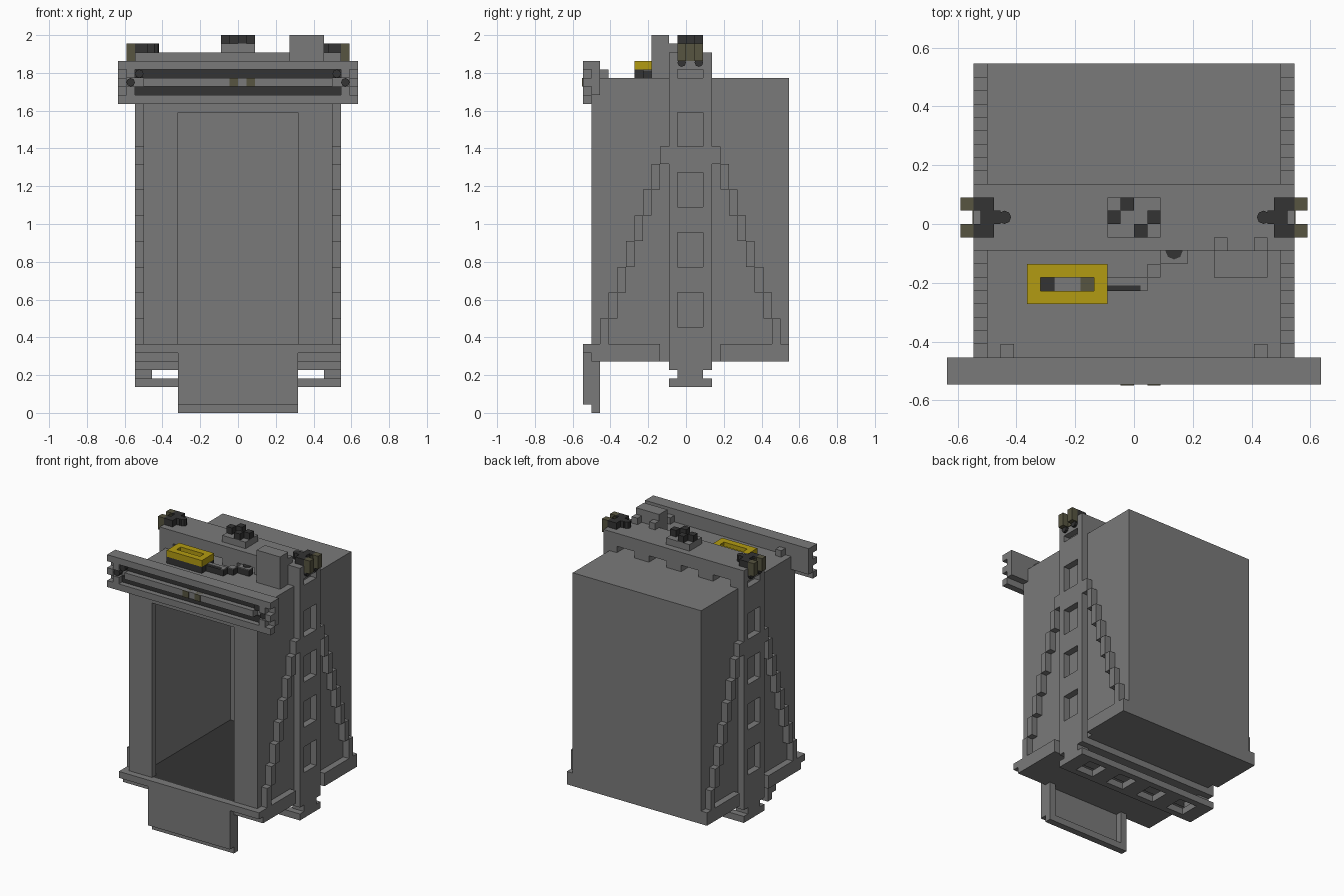
import bpy, bmesh

cube = bpy.data.objects.get("Cube")
if cube:
    bpy.data.objects.remove(cube, do_unlink=True)

U = 1 / 22  # one block


def material(name, rgb):
    m = bpy.data.materials.new(name)
    m.use_nodes = True
    m.diffuse_color = (*rgb, 1)
    m.node_tree.nodes["Principled BSDF"].inputs["Base Color"].default_value = (*rgb, 1)
    return m


GREY = material("steel_grey", (0.195, 0.195, 0.195))
DARK = material("dark_rubber", (0.033, 0.033, 0.033))
OLIVE = material("olive_metal", (0.095, 0.09, 0.052))
YELLOW = material("safety_yellow", (0.45, 0.33, 0.006))


def part(name, mat, boxes, mirror=False):
    """Boxes are (x0, x1, y0, y1, z0, z1) in blocks; mirror copies them over x."""
    bm = bmesh.new()
    if mirror:
        boxes = boxes + [(-b[1], -b[0], *b[2:]) for b in boxes]
    for x0, x1, y0, y1, z0, z1 in boxes:
        verts = bmesh.ops.create_cube(bm, size=1)["verts"]
        for v in verts:
            v.co = ((x0 + (v.co.x + 0.5) * (x1 - x0)) * U,
                    (y0 + (v.co.y + 0.5) * (y1 - y0)) * U,
                    (z0 + (v.co.z + 0.5) * (z1 - z0)) * U)
    me = bpy.data.meshes.new(name)
    bm.to_mesh(me)
    bm.free()
    me.materials.append(mat)
    ob = bpy.data.objects.new(name, me)
    bpy.context.collection.objects.link(ob)
    return ob


def roller(name, mat, x, y, z, radius, depth, axis):
    """Eight-sided roller along the x, y or z axis."""
    rot = {"x": (0, 1.5708, 0), "y": (1.5708, 0, 0), "z": (0, 0, 0)}[axis]
    bpy.ops.mesh.primitive_cylinder_add(vertices=8, radius=radius * U, depth=depth * U,
                                        location=(x * U, y * U, z * U), rotation=rot)
    ob = bpy.context.object
    ob.name = name
    ob.data.materials.append(mat)


# Cabin shell, open at the front doorway
part("cabin_shell", GREY, [
    (-11, 11, -11, 12, 6, 7.9),
    (-11, 11, -11, 12, 37, 39),
    (-11, 11, 11, 12, 7.9, 37),
    (-11, -9, -10, 11, 7.9, 37),
    (9, 11, -10, 11, 7.9, 37),
    (-11, -7, -11, -10, 7.9, 37),
    (7, 11, -11, -10, 7.9, 37),
    (-7, 7, -11, -10, 35, 37)])
part("cabin_floor", DARK, [(-9, 9, -10, 11, 7.9, 8), (-7, 7, -11, -10, 7.9, 8)])

# Base trim along the sides
part("base_trim", GREY, [(11, 12, -11, -3, 6, 8), (11, 12, 4, 12, 6, 8)], True)

# Stepped diagonal braces
steps = []
for k in range(8):
    z0, z1 = 29 - 3 * k, (31 if k == 0 else 32 - 3 * k)
    steps += [(11, 12, -3 - k, -2 - k, z0, z1), (11, 12, 3 + k, 4 + k, z0, z1)]
part("stepped_braces", GREY, steps, True)

# Side posts with window cutouts
post = [(11, 12, -2, -1, 5, 42), (11, 12, 2, 3, 5, 42)]
for z0, z1 in [(5, 10), (14, 17), (21, 24), (28, 31), (35, 39), (40, 42)]:
    post.append((11, 12, -1, 2, z0, z1))
part("side_posts", GREY, post, True)

# Bottom beam: pierced lower flange, upper flange and end webs
flange = [(-12, 12, -2, -1, 3, 4), (-12, 12, 2, 3, 3, 4)]
edges = [-12]
for c in (-8.25, -2.75, 2.75, 8.25):
    edges += [c - 1.5, c + 1.5]
edges.append(12)
bars = list(zip(edges[::2], edges[1::2]))
flange += [(a, b, -1, 2, 3, 4) for a, b in bars]
part("bottom_flange", GREY, flange)
part("bottom_upper_flange", GREY, [(-11, 11, -2, 3, 5, 6)])
part("bottom_end_webs", GREY, [(10, 12, -1, 2, 4, 5)], True)

# Crosshead beam on the roof with slots beneath
part("crosshead", GREY, [(-11, 11, -2, 3, 40, 42)]
     + [(max(a, -11), min(b, 11), -2, 3, 39, 40) for a, b in bars])

# Door sill and apron
part("door_sill", GREY, [(-12, 12, -12, -10, 7, 8), (-12, 12, -11, -10, 6, 7)])
part("apron", GREY, [(-7, 7, -12, -11, 1, 7), (-7, 7, -11, -10, 0, 1),
                     (-7, -6, -11, -10, 1, 6), (6, 7, -11, -10, 1, 6)])

# Door header with rails
part("header_plate", GREY, [(-14, 14, -11, -10, 37, 41)])
part("header_rails", GREY, [(-14, 14, -12, -11, 36, 37),
                            (-14, 14, -12, -11, 40, 41),
                            (-11, 11, -12, -11, 38, 39)])
part("header_ends", GREY, [(13, 14, -12, -11, 38, 39), (12, 13, -12, -11, 37, 38),
                           (12, 13, -12, -11, 39, 40)], True)
part("header_slots", DARK, [(-12, 12, -11.2, -11, 37, 38), (-12, 12, -11.2, -11, 39, 40)])
part("header_hangers", OLIVE, [(-1, 0, -12.1, -11, 38, 39), (1, 2, -12.1, -11, 38, 39)])
for s in (-1, 1):
    roller("header_roller", DARK, s * 12.5, -11.4, 38.5, 0.5, 0.8, "y")
    roller("header_inner_roller", DARK, s * 11.5, -11.4, 39.5, 0.5, 0.8, "y")
part("header_brackets", GREY, [(9, 10, -10, -9, 39, 40)], True)

# Roof control box with lugs
part("control_box", GREY, [(6, 10, -4, -2, 39, 44)])
part("control_box_lugs", GREY, [(6, 7, -2, -1, 42, 43), (9, 10, -2, -1, 42, 43)])

# Yellow inspection station
part("station_base", DARK, [(-8, -2, -6, -3, 39, 40)])
part("station_frame", YELLOW, [(-8, -2, -6, -5, 40, 41), (-8, -2, -4, -3, 40, 41),
                               (-8, -7, -5, -4, 40, 41), (-3, -2, -5, -4, 40, 41)])
part("station_switch", GREY, [(-6, -4, -5, -4, 40, 40.4)])
part("station_button", OLIVE, [(-4, -3, -5, -4, 40, 40.4)])

# Stepped cable run from the station to the crosshead
part("cable_run", DARK, [(-2, 1, -5, -4, 39, 39.9), (1, 2, -4, -3, 39, 39.9),
                         (2, 4, -3, -2, 39, 39.9)])
part("cable_cover", GREY, [(-2, 1, -4.6, -4, 39.9, 40), (0.5, 1, -5, -4.6, 39.9, 40),
                           (1, 2, -4, -3, 39.9, 40), (2, 4, -3, -2, 39.9, 40)])
roller("cable_gland", DARK, 3, -2, 39.75, 0.65, 0.7, "z")

# Rope hitch in the middle of the crosshead
part("hitch_plate", GREY, [(-2, 2, -1, 2, 42, 43)])
part("hitch_bolts", DARK, [(-1, 0, 1, 2, 43, 44), (-2, -1, 0, 1, 43, 44),
                           (1, 2, 0, 1, 43, 44), (0, 1, -1, 0, 43, 44)])

# Guide shoes on the post tops
part("shoe_jaws", OLIVE, [(12, 13, -1, 0, 41, 43), (12, 13, 1, 2, 41, 43),
                          (12, 12.1, 0, 1, 41, 43)], True)
part("shoe_blocks", DARK, [(10.5, 12, -1, 0, 42, 43), (10.5, 12, 1, 2, 42, 43),
                           (10, 11.5, 0, 1, 42, 43)], True)
for s in (-1, 1):
    roller("shoe_roller", DARK, s * 9.7, 0.5, 42.5, 0.5, 1, "z")
    for y in (-0.5, 1.5):
        roller("shoe_lower_roller", DARK, s * 12.2, y, 40.8, 0.5, 0.4, "x")
